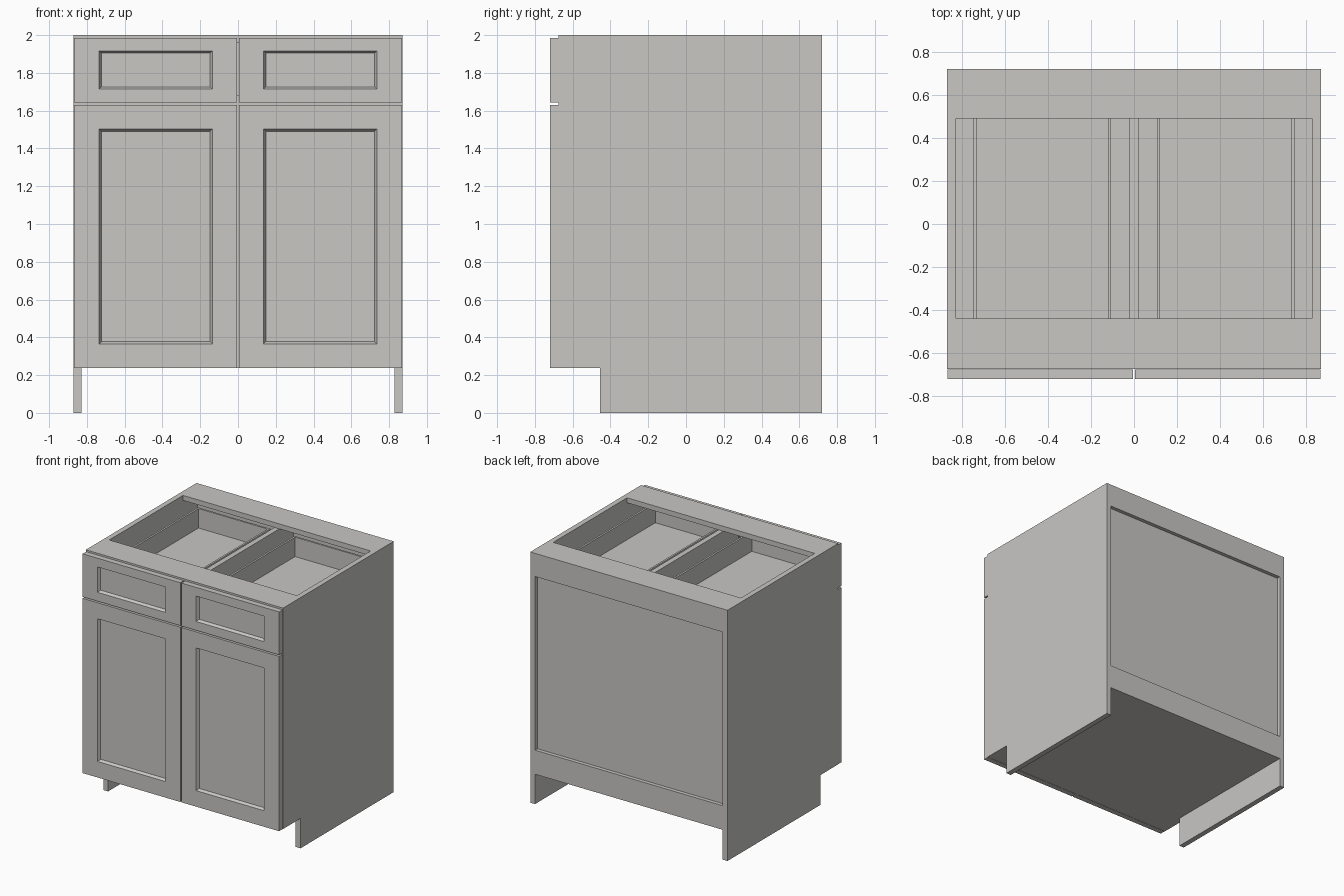
import bpy, bmesh

if "Cube" in bpy.data.objects:
    bpy.data.objects.remove(bpy.data.objects["Cube"])

paint = bpy.data.materials.new("warm_grey")
paint.diffuse_color = (0.58, 0.57, 0.55, 1)
paint.use_nodes = True
paint.node_tree.nodes["Principled BSDF"].inputs["Base Color"].default_value = paint.diffuse_color


def finish(name, bm):
    bmesh.ops.recalc_face_normals(bm, faces=bm.faces)
    me = bpy.data.meshes.new(name)
    bm.to_mesh(me)
    bm.free()
    me.materials.append(paint)
    ob = bpy.data.objects.new(name, me)
    bpy.context.collection.objects.link(ob)
    return ob


def add_box(bm, x, y, z):
    vs = [bm.verts.new((a, b, c)) for a in x for b in y for c in z]
    for f in ((0, 1, 3, 2), (4, 6, 7, 5), (0, 4, 5, 1),
              (2, 3, 7, 6), (0, 2, 6, 4), (1, 5, 7, 3)):
        bm.faces.new([vs[i] for i in f])


def box(name, x, y, z):
    bm = bmesh.new()
    add_box(bm, x, y, z)
    return finish(name, bm)


def mirrored(x, s):
    return tuple(sorted(s * a for a in x))


def side_panel(name, x):
    # side profile with the toe notch, extruded across the panel thickness
    profile = [(-0.455, 0), (0.72, 0), (0.72, 2), (-0.675, 2),
               (-0.675, 0.238), (-0.455, 0.238)]
    bm = bmesh.new()
    face = bm.faces.new([bm.verts.new((x[0], y, z)) for y, z in profile])
    ext = bmesh.ops.extrude_face_region(bm, geom=[face])
    moved = [v for v in ext["geom"] if isinstance(v, bmesh.types.BMVert)]
    bmesh.ops.translate(bm, verts=moved, vec=(x[1] - x[0], 0, 0))
    return finish(name, bm)


def panel_front(name, x, z, px, pz):
    # slab with a recessed panel: successive rings from back to centre
    front, back, depth, slope = -0.72, -0.676, 0.022, 0.012

    def ring(a, b, y):
        return [bm.verts.new(p) for p in ((a[0], y, b[0]), (a[1], y, b[0]),
                                          (a[1], y, b[1]), (a[0], y, b[1]))]
    bm = bmesh.new()
    rings = [ring(x, z, back), ring(x, z, front), ring(px, pz, front),
             ring((px[0] + slope, px[1] - slope),
                  (pz[0] + slope, pz[1] - slope), front + depth)]
    for r, q in zip(rings, rings[1:]):
        for i in range(4):
            j = (i + 1) % 4
            bm.faces.new((r[i], r[j], q[j], q[i]))
    bm.faces.new(rings[0])
    bm.faces.new(rings[-1])
    return finish(name, bm)


def drawer_box(name, x):
    y, z, t = (-0.67, 0.56), (1.73, 1.9), 0.015
    bm = bmesh.new()
    add_box(bm, (x[0], x[0] + t), y, z)
    add_box(bm, (x[1] - t, x[1]), y, z)
    add_box(bm, (x[0] + t, x[1] - t), (y[0], y[0] + t), z)
    add_box(bm, (x[0] + t, x[1] - t), (y[1] - t, y[1]), z)
    add_box(bm, (x[0] + t, x[1] - t), (y[0] + t, y[1] - t), (z[0], z[0] + t))
    return finish(name, bm)


# paired parts: sides, doors, drawers
for side, s in (("left", -1), ("right", 1)):
    side_panel(side + "_side_panel", mirrored((0.828, 0.87), s))
    panel_front(side + "_door", mirrored((0.005, 0.867), s), (0.237, 1.631),
                mirrored((0.135, 0.735), s), (0.365, 1.503))
    panel_front(side + "_drawer_front", mirrored((0.005, 0.867), s), (1.643, 1.986),
                mirrored((0.135, 0.735), s), (1.714, 1.916))
    drawer_box(side + "_drawer_box", mirrored((0.107, 0.745), s))

inner = (-0.828, 0.828)

# top stretchers and bottom
box("front_top_stretcher", inner, (-0.675, -0.44), (1.96, 2))
box("back_top_stretcher", inner, (0.49, 0.72), (1.96, 2))
box("bottom_panel", inner, (-0.675, 0.72), (0.238, 0.28))

# back: recessed panel between two rails
box("back_panel", inner, (0.67, 0.69), (0.28, 1.96))
box("back_top_rail", inner, (0.69, 0.72), (1.815, 1.96))
box("back_bottom_rail", inner, (0.69, 0.72), (0.28, 0.43))

# front rail between doors and drawers, and the divider between drawers
box("front_rail", inner, (-0.675, -0.63), (1.6, 1.68))
box("front_stile", (-0.021, 0.021), (-0.675, -0.63), (0.28, 1.6))
box("drawer_divider", (-0.021, 0.021), (-0.63, 0.67), (1.62, 1.96))
